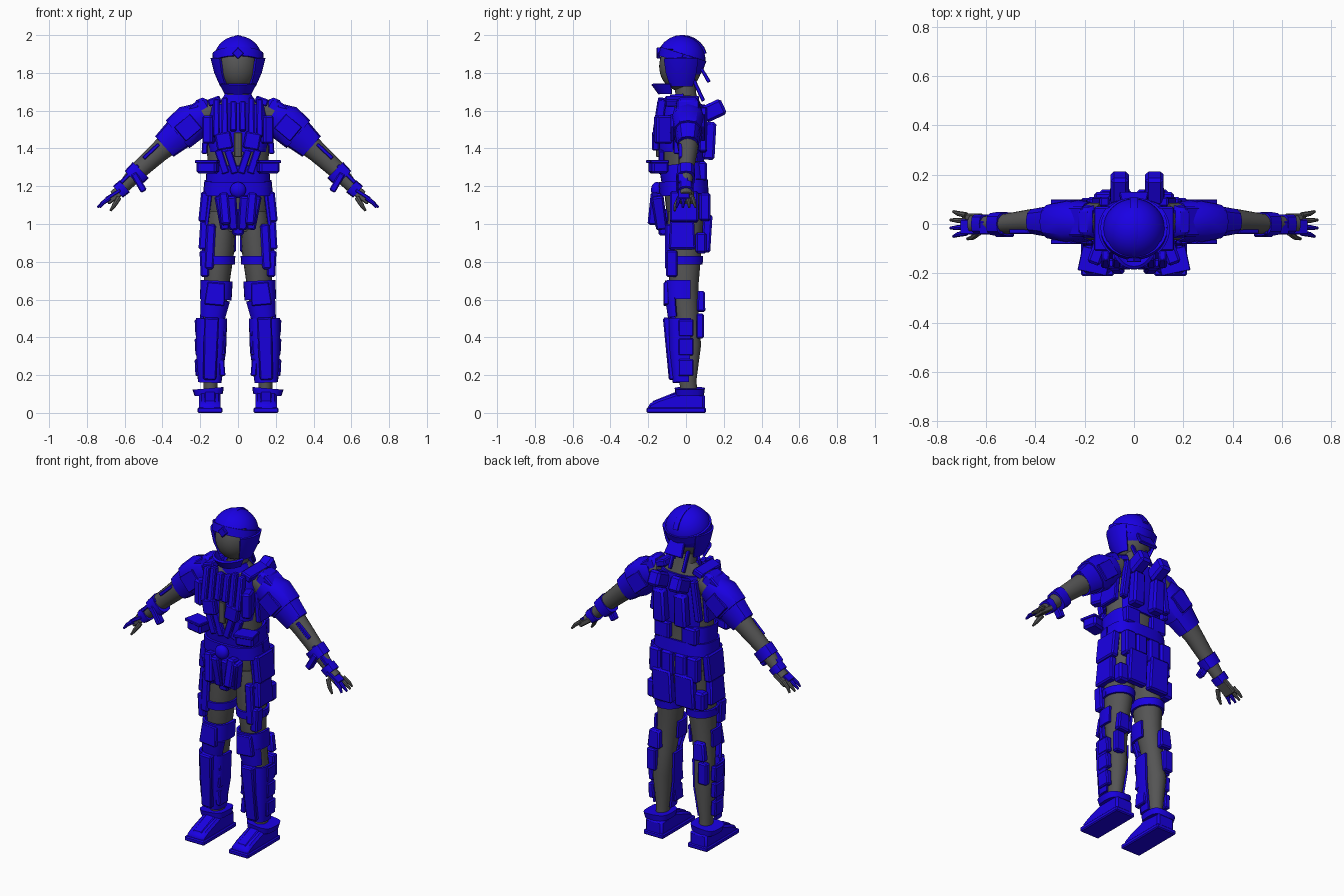
import bpy, bmesh
from math import cos, sin, pi, radians, copysign
from mathutils import Vector, Matrix, Euler

default = bpy.data.objects.get("Cube")
if default:
    bpy.data.objects.remove(default, do_unlink=True)


def material(name, colour):
    mat = bpy.data.materials.new(name)
    mat.use_nodes = True
    mat.diffuse_color = colour
    mat.node_tree.nodes["Principled BSDF"].inputs["Base Color"].default_value = colour
    return mat


BLUE = material("armour blue", (.01, 0, .78, 1))
GREY = material("suit grey", (.09, .09, .09, 1))


def finish(bm, name, mat, mirror):
    """Turn the bmesh into one object, or into a left and right pair."""
    bmesh.ops.recalc_face_normals(bm, faces=bm.faces[:])
    for label in (("left_", "right_") if mirror else ("",)):
        if label == "right_":
            bmesh.ops.scale(bm, vec=(-1, 1, 1), verts=bm.verts[:])
            bmesh.ops.reverse_faces(bm, faces=bm.faces[:])
        mesh = bpy.data.meshes.new(label + name)
        bm.to_mesh(mesh)
        mesh.materials.append(mat)
        mesh.shade_smooth()
        mesh.set_sharp_from_angle(angle=radians(35))
        obj = bpy.data.objects.new(label + name, mesh)
        bpy.context.collection.objects.link(obj)
    bm.free()


def box(name, loc, size, rot=(0, 0, 0), taper=1, mat=BLUE, mirror=True):
    """Chamfered block; taper scales its top face."""
    bm = bmesh.new()
    bmesh.ops.create_cube(bm, size=1)
    for v in bm.verts:
        k = taper if v.co.z > 0 else 1
        v.co = Vector((v.co.x * size[0] * k, v.co.y * size[1] * k, v.co.z * size[2]))
    bmesh.ops.bevel(bm, geom=bm.edges[:], offset=min(size) * .18, segments=1, affect='EDGES')
    turn = Euler([radians(a) for a in rot]).to_matrix().to_4x4()
    bm.transform(Matrix.Translation(loc) @ turn)
    finish(bm, name, mat, mirror)


def loft(name, rings, mat=GREY, mirror=True, arc=None, ref=(0, 1, 0), power=1, sides=16, thick=.014):
    """Skin over rings of (x, y, z, half width, half depth); arc makes an open shell."""
    bm = bmesh.new()
    pts = [Vector(r[:3]) for r in rings]
    ref = Vector(ref)
    rows = []
    a0, a1 = arc or (0, 360)
    count = sides + 1 if arc else sides
    for i, r in enumerate(rings):
        t = (pts[min(i + 1, len(pts) - 1)] - pts[max(i - 1, 0)]).normalized()
        u = ref.cross(t).normalized()
        v = t.cross(u)
        row = []
        for j in range(count):
            a = radians(a0 + (a1 - a0) * j / sides)
            c, s = (copysign(abs(f) ** power, f) for f in (cos(a), sin(a)))
            row.append(bm.verts.new(pts[i] + u * c * r[3] + v * s * r[4]))
        rows.append(row)
    for low, high in zip(rows, rows[1:]):
        for j in range(sides):
            k = (j + 1) % count
            bm.faces.new((low[j], low[k], high[k], high[j]))
    if arc:
        bmesh.ops.recalc_face_normals(bm, faces=bm.faces[:])
        bmesh.ops.solidify(bm, geom=bm.faces[:], thickness=thick)
    else:
        bm.faces.new(rows[0])
        bm.faces.new(rows[-1])
    finish(bm, name, mat, mirror)


def ball(name, loc, radii, mat, keep=None):
    """Ellipsoid, or a shell of the faces that pass the keep rule."""
    bm = bmesh.new()
    bmesh.ops.create_uvsphere(bm, u_segments=32, v_segments=20, radius=1)
    bm.transform(Matrix.Translation(loc) @ Matrix.Diagonal((*radii, 1)))
    if keep:
        drop = [f for f in bm.faces if not keep(f.calc_center_median())]
        bmesh.ops.delete(bm, geom=drop, context='FACES')
        bmesh.ops.solidify(bm, geom=bm.faces[:], thickness=.012)
    finish(bm, name, mat, False)


def prism(name, outline, x0, x1, mat=BLUE, chamfer=.012):
    """Side outline in y and z, extruded across x."""
    bm = bmesh.new()
    face = bm.faces.new([bm.verts.new((x0, y, z)) for y, z in outline])
    made = bmesh.ops.extrude_face_region(bm, geom=[face])
    bmesh.ops.translate(bm, vec=(x1 - x0, 0, 0),
                        verts=[g for g in made["geom"] if isinstance(g, bmesh.types.BMVert)])
    bmesh.ops.bevel(bm, geom=bm.edges[:], offset=chamfer, segments=1, affect='EDGES')
    finish(bm, name, mat, True)


# Head and helmet
ball("face", (0, -.03, 1.835), (.106, .112, .13), GREY)
ball("helmet_dome", (0, -.025, 1.87), (.128, .128, .126), BLUE,
     lambda c: c.z > 1.78 and (c.y > -.06 or c.z > 1.92))
loft("helmet_band", [(0, -.028, 1.855, .134, .124), (0, -.014, 1.9, .136, .128)], BLUE, False, (0, 359), sides=28)
loft("helmet_crest", [(0, -.02 + .126 * cos(a), 1.87 + .122 * sin(a), .009, .018)
                      for a in [pi * k / 12 for k in range(1, 11)]], BLUE, False, ref=(1, 0, 0), sides=6)
box("brow_peak", (0, -.145, 1.905), (.045, .02, .045), (0, 45, 0), mirror=False)
loft("cheek_guard", [(.01, -.02, 1.73, .072, .075), (.006, -.02, 1.8, .108, .105), (0, -.02, 1.87, .132, .118)],
     BLUE, arc=(-48, 40))
loft("chin_guard", [(0, -.06, 1.695, .06, .075), (0, -.06, 1.745, .085, .112)], BLUE, False, (190, 350))
box("neck_flap", (0, .1, 1.79), (.12, .02, .09), (30, 0, 0), .8, mirror=False)
box("neck_strap", (.045, .065, 1.71), (.02, .02, .13), (25, 0, 0))
loft("collar", [(0, -.01, 1.62, .1, .08), (0, -.015, 1.69, .07, .07)], BLUE, False, (180, 360))

# Torso suit
loft("torso", [(0, 0, .96, .12, .085), (0, 0, 1.08, .165, .105), (0, -.02, 1.22, .155, .1),
               (0, -.02, 1.4, .165, .105), (0, -.01, 1.55, .18, .11), (0, 0, 1.63, .13, .085),
               (0, 0, 1.68, .06, .055), (0, -.01, 1.78, .055, .055)], mirror=False, sides=24)

# Chest vest
loft("vest_front", [(0, -.02, 1.38, .15, .125), (0, -.02, 1.48, .175, .13), (0, -.01, 1.63, .14, .11)],
     BLUE, False, (195, 345), power=.7)
box("zip_panel", (0, -.148, 1.42), (.04, .02, .13), mat=GREY, mirror=False)
for x, z, h in ((.025, 1.57, .16), (.07, 1.56, .22), (.115, 1.56, .2)):
    box("chest_rib", (x, -.14, z), (.036, .05, h), (-8, 0, 0), .9)
box("chest_pocket", (.075, -.16, 1.44), (.085, .04, .09), (0, 10, 0))
box("side_pouch", (.15, -.12, 1.5), (.055, .09, .15), (0, 0, 20))
box("shoulder_strap", (.125, -.02, 1.65), (.07, .18, .04), (0, 20, 0))
box("flank_plate", (.172, 0, 1.46), (.03, .13, .18), (0, -4, 0))
for x in (.035, .085):
    box("abdomen_rib", (x, -.13, 1.33), (.04, .03, .13), (0, 18, 0))
box("ammo_pouch", (.16, -.145, 1.3), (.11, .09, .065), (0, 0, 12))
box("pouch_lid", (.16, -.15, 1.33), (.12, .1, .016), (0, 0, 12))

# Back packs
loft("back_plate", [(0, -.01, 1.33, .155, .105), (0, -.01, 1.5, .175, .12), (0, 0, 1.64, .14, .1)],
     BLUE, False, (35, 145), power=.8)
for x in (.083, -.058):
    box("back_canister", (x, .145, 1.6), (.075, .12, .09), (25, 0, 0), mirror=False)
    box("back_pack", (x, .125, 1.44), (.08, .065, .2), (-4, 0, 0), .9, mirror=False)
box("rear_harness", (.135, .09, 1.5), (.04, .04, .24), (0, -8, 0))
box("lumbar_pouch", (.09, .085, 1.28), (.1, .05, .1))

# Belt and hip gear
loft("waist_guard", [(0, -.01, 1.23, .17, .12), (0, -.02, 1.32, .165, .125)], BLUE, False, (110, 430), power=.7, sides=28)
loft("belt", [(0, -.01, 1.155, .185, .13), (0, -.015, 1.23, .178, .13)], BLUE, False, (0, 359), power=.7, sides=28)
ball("buckle", (0, -.155, 1.18), (.042, .03, .042), BLUE)
for x, tilt in ((.03, 4), (.083, 10)):
    box("groin_flap", (x, -.14, 1.06), (.05, .06, .18), (8, tilt, 0), 1.1)
box("groin_guard", (0, -.12, 1.01), (.06, .05, .14), taper=1.3, mirror=False)
box("front_hip_pouch", (.07, -.165, 1.08), (.05, .06, .17), (-6, 5, 0))
box("hip_pouch", (.18, -.01, 1.09), (.045, .15, .16), (0, -6, 0))
box("hip_strap", (.16, -.07, 1.05), (.02, .03, .26), (0, -7, 0))
for x in (.045, .125):
    box("rear_pouch", (x, .1, 1.09), (.074, .06, .15))
box("rear_skirt", (.075, .11, .95), (.13, .05, .2), (-4, 0, 0), .95)

# Legs
loft("leg_suit", [(.085, 0, 1.06, .075, .095), (.1, -.01, .86, .08, .092), (.115, -.01, .66, .066, .075),
                  (.13, .005, .5, .056, .062), (.14, .02, .36, .056, .06), (.145, .01, .17, .038, .045),
                  (.145, .02, .06, .036, .045)])
box("thigh_plate", (.183, -.02, .94), (.045, .14, .15), (0, -3, 0), .9)
box("lower_thigh_plate", (.178, -.075, .79), (.045, .06, .14), (0, 3, 0))
box("thigh_holster", (.155, .08, .9), (.07, .06, .11))
box("thigh_guard", (.148, -.085, .88), (.05, .05, .24), (0, -3, 0))
loft("thigh_strap", [(.105, -.01, .785, .088, .098), (.105, -.01, .83, .091, .101)], BLUE, arc=(0, 359), sides=20)
loft("knee_cap", [(.118, -.01, .6, .084, .1), (.113, -.01, .7, .085, .1)], BLUE, arc=(165, 375), power=.8)
loft("knee_guard", [(.135, -.01, .5, .07, .085), (.12, -.01, .6, .084, .1)], BLUE, arc=(205, 335), power=.8)
box("knee_pad", (.12, -.105, .63), (.11, .03, .12), (0, -5, 0), .85)
box("rear_knee_plate", (.15, .08, .59), (.08, .045, .11), (0, -3, 0), .85)
box("calf_plate", (.172, .075, .46), (.06, .04, .13))
loft("shin_guard", [(.15, -.01, .16, .062, .06), (.143, -.01, .33, .08, .08), (.14, -.01, .5, .083, .085)],
     BLUE, arc=(165, 375), power=.65)
box("shin_ridge", (.145, -.085, .34), (.07, .04, .33), (5, -2, 0), 1.15)
for z in (.24, .35, .45):
    box("shin_side_plate", (.21, 0, z), (.035, .08, .09), (0, 3, 0))
    box("shin_inner_plate", (.085, -.035, z), (.03, .08, .09), (0, 5, 0))

# Boots
prism("boot", [(.1, 0), (.1, .1), (-.03, .11), (-.15, .07), (-.2, .045), (-.2, 0)], .092, .206)
prism("boot_sole", [(.105, 0), (.105, .028), (-.21, .028), (-.21, 0)], .082, .214, chamfer=.006)
box("toe_ridge", (.148, -.11, .07), (.06, .14, .035), (22, 0, 0))
loft("boot_collar", [(.155, .02, .095, .075, .075), (.158, .02, .13, .083, .08)], BLUE, power=.6)

# Arms
loft("arm_suit", [(.13, .01, 1.6, .07, .075), (.24, .01, 1.54, .08, .075), (.42, .01, 1.38, .055, .05),
                  (.53, 0, 1.28, .047, .04), (.62, 0, 1.18, .03, .03), (.66, 0, 1.15, .026, .035)])
loft("shoulder_shell", [(.18, .01, 1.575, .075, .08), (.25, .01, 1.535, .102, .09),
                        (.32, .01, 1.475, .097, .075)], BLUE, power=.8, sides=12)
box("shoulder_pad", (.265, .01, 1.59), (.17, .12, .04), (0, 38, 0))
box("shoulder_cap", (.19, .01, 1.625), (.08, .14, .08), (0, 22, 0), .8)
loft("upper_arm_shell", [(.3, .01, 1.49, .09, .07), (.39, .01, 1.41, .073, .055)], BLUE, power=.75, sides=12)
box("upper_arm_plate", (.375, .01, 1.49), (.13, .08, .03), (0, 42, 0))
for y in (-.072, .09):
    box("upper_arm_side", (.265, y, 1.51), (.11, .02, .1), (0, 40, 0))
box("elbow_plate", (.46, -.005, 1.385), (.11, .07, .02), (0, 43, 0))

# Gauntlets and hands
loft("forearm_cuff", [(.515, 0, 1.285, .06, .048), (.56, 0, 1.24, .057, .048)], BLUE, power=.7, sides=12)
box("cuff_fin", (.525, -.03, 1.22), (.035, .045, .11), (0, 30, 0))
box("forearm_guard", (.575, -.015, 1.265), (.13, .055, .02), (0, 45, 0))
loft("wrist_band", [(.6, 0, 1.2, .042, .04), (.635, 0, 1.17, .04, .04)], BLUE, power=.7, sides=10)
box("hand", (.655, .005, 1.14), (.09, .075, .03), (0, 35, 0), mat=GREY)
box("hand_guard", (.662, -.012, 1.156), (.09, .06, .018), (0, 32, 0))
for k, mat in enumerate((BLUE, BLUE, GREY, GREY)):
    y = .024 * (k - 1.5)
    tip = .75 - .012 * abs(k - 1.5)
    loft("finger", [(.68, y, 1.138, .013, .012), (.715, y * 1.2, 1.112, .011, .01),
                    (tip, y * 1.4, 1.088, .006, .006)], mat, sides=8)
loft("thumb", [(.63, -.035, 1.14, .014, .013), (.655, -.055, 1.1, .012, .011),
               (.675, -.06, 1.07, .006, .006)], sides=8)
